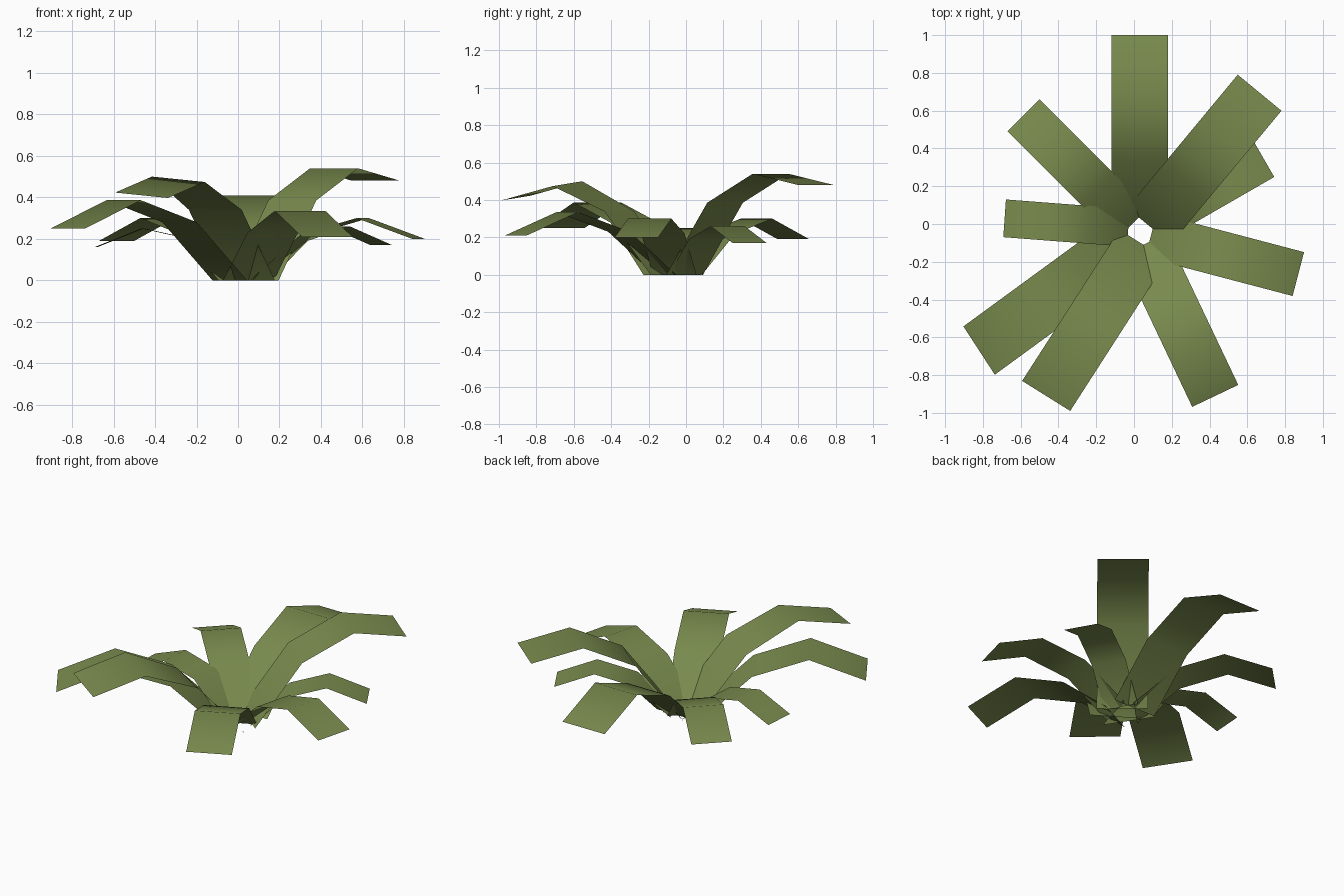
import bpy, math
from mathutils import Vector

# One flat leaf green
green = bpy.data.materials.new("leaf green")
green.diffuse_color = (0.19, 0.255, 0.075, 1)

# Each leaf: facing angle, width, base centre (x, y), tip centre (x, y),
# heights of the three upper rows, sideways tilt in height
LEAVES = [
    (90,  0.30, (0.03, 0.04),   (0.03, 1.00),    (0.28, 0.41, 0.285), 0.0),
    (50.5, 0.30, (0.08, -0.01), (0.665, 0.695),  (0.385, 0.54, 0.48), 0.0),
    (30,  0.21, (0.10, 0.00),   (0.69, 0.34),    (0.19, 0.26, 0.17),  0.0),
    (-14.6, 0.24, (0.09, -0.06), (0.87, -0.265), (0.22, 0.30, 0.20),  0.0),
    (-64.5, 0.27, (0.05, -0.11), (0.43, -0.91),  (0.23, 0.335, 0.21), 0.0),
    (238, 0.30, (0.05, -0.11),  (-0.465, -0.91), (0.34, 0.487, 0.41), -0.026),
    (213, 0.305, (-0.04, -0.10), (-0.82, -0.67), (0.28, 0.386, 0.25), 0.0),
    (176, 0.20, (-0.03, -0.02), (-0.685, 0.03),  (0.20, 0.25, 0.16),  0.0),
    (135, 0.24, (-0.01, 0.00),  (-0.585, 0.575), (0.22, 0.30, 0.19),  0.0),
]
STEPS = (0.0, 0.31, 0.655, 1.0)   # where the folds fall along a leaf


def leaf(i, angle, width, base, tip, heights, tilt):
    a = math.radians(angle)
    side = Vector((-math.sin(a), math.cos(a), 0)) * width / 2
    verts = []
    for k, (t, z) in enumerate(zip(STEPS, (0.0,) + heights)):
        c = Vector(base).lerp(Vector(tip), t).to_3d()
        c.z = z
        lean = Vector((0, 0, tilt / 2 if k > 1 else 0))
        verts += [c - side - lean, c + side + lean]
    faces = [(2 * k, 2 * k + 2, 2 * k + 3, 2 * k + 1) for k in range(3)]
    me = bpy.data.meshes.new(f"leaf_{i}")
    me.from_pydata(verts, [], faces)
    me.materials.append(green)
    me.shade_smooth()
    ob = bpy.data.objects.new(f"leaf_{i}", me)
    bpy.context.collection.objects.link(ob)


# Rosette of arching strap leaves
for i, spec in enumerate(LEAVES, 1):
    leaf(i, *spec)
